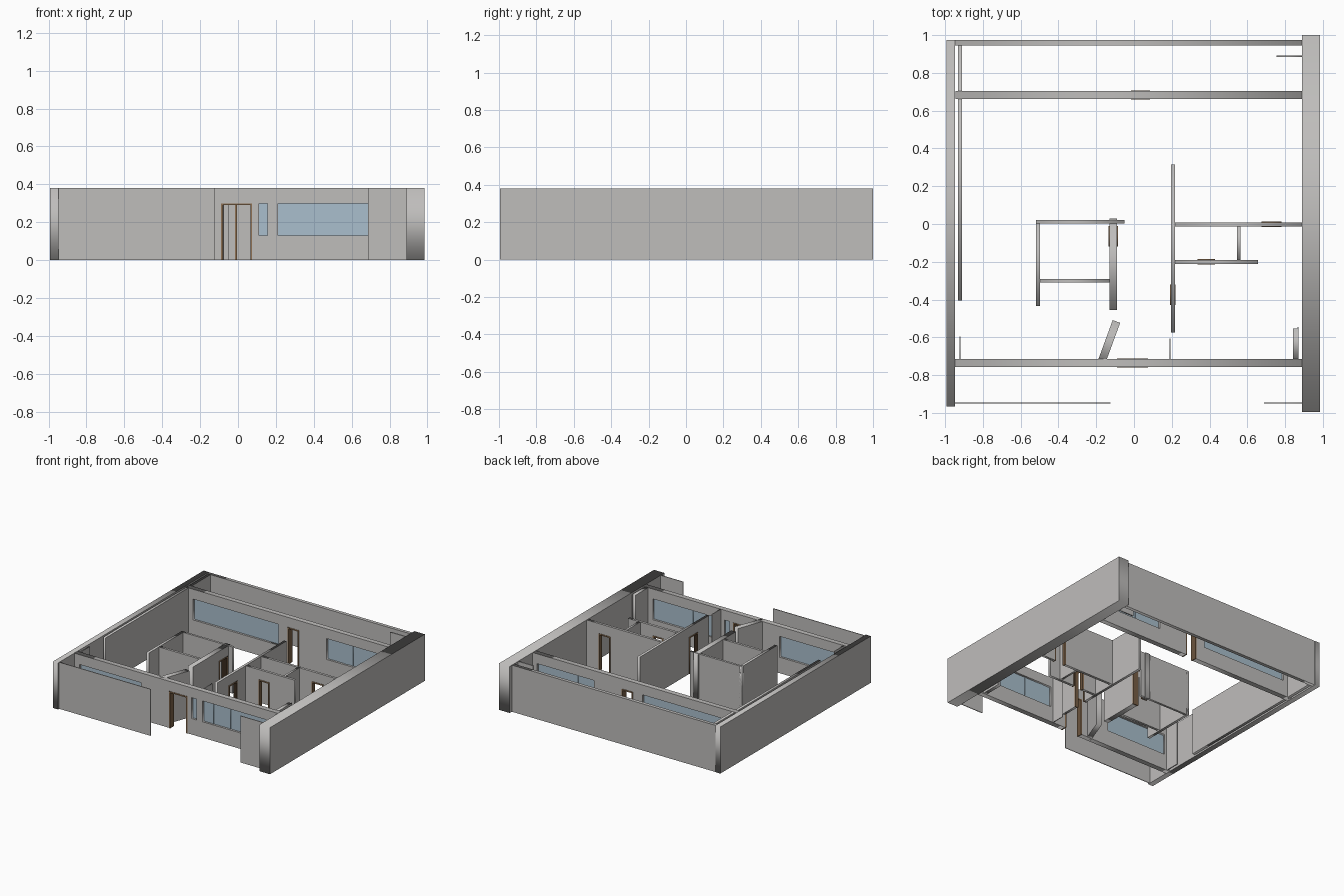
import bpy
from mathutils import Matrix, Vector

cube = bpy.data.objects.get("Cube")
if cube:
    bpy.data.objects.remove(cube, do_unlink=True)

H = 0.38          # wall height
HEAD = 0.30       # top of doors and windows
SILL = 0.13       # bottom of windows


def material(name, rgb):
    m = bpy.data.materials.new(name)
    m.use_nodes = True
    m.diffuse_color = (*rgb, 1)
    m.node_tree.nodes["Principled BSDF"].inputs["Base Color"].default_value = (*rgb, 1)
    return m


PLASTER = material("plaster grey", (0.52, 0.51, 0.50))
GLASS = material("window blue", (0.40, 0.52, 0.61))
WOOD = material("door frame brown", (0.28, 0.17, 0.09))


def rect(a, b, low, high):
    return [(a, low), (b, low), (b, high), (a, high)]


def upright(name, start, end, thick, loops, mat):
    """Extrude flat outlines (with holes) standing along the line start-end."""
    p, q = Vector((*start, 0)), Vector((*end, 0))
    along, up = (q - p).normalized(), Vector((0, 0, 1))
    data = bpy.data.curves.new(name, "CURVE")
    data.dimensions = "2D"
    data.fill_mode = "BOTH"
    data.extrude = thick / 2
    for loop in loops:
        s = data.splines.new("POLY")
        s.points.add(len(loop) - 1)
        for point, (u, z) in zip(s.points, loop):
            point.co = (u, z, 0, 1)
        s.use_cyclic_u = True
    data.materials.append(mat)
    ob = bpy.data.objects.new(name, data)
    bpy.context.collection.objects.link(ob)
    basis = Matrix((along, up, along.cross(up))).transposed().to_4x4()
    ob.matrix_world = Matrix.Translation(p) @ basis
    bpy.ops.object.select_all(action="DESELECT")
    bpy.context.view_layer.objects.active = ob
    ob.select_set(True)
    bpy.ops.object.convert(target="MESH")


def wall(name, start, end, thick, doors=(), windows=(), bars=()):
    """Wall with door notches and window holes, given in plan coordinates."""
    origin = start[0] if abs(end[0] - start[0]) > abs(end[1] - start[1]) else start[1]
    length = (Vector(end) - Vector(start)).length
    outline = [(0, 0)]
    for i, (a, b) in enumerate(doors):
        a, b = a - origin, b - origin
        outline += [(a, 0), (a, HEAD), (b, HEAD), (b, 0)]
        # timber lining around the doorway
        w = 0.01
        lining = [(a, 0), (a + w, 0), (a + w, HEAD - w), (b - w, HEAD - w),
                  (b - w, 0), (b, 0), (b, HEAD), (a, HEAD)]
        upright(f"{name}_door_frame_{i + 1}", start, end, thick + 0.008, [lining], WOOD)
    outline += [(length, 0), (length, H), (0, H)]
    holes = []
    for i, (a, b) in enumerate(windows):
        pane = rect(a - origin, b - origin, SILL, HEAD)
        holes.append(pane)
        upright(f"{name}_glass_{i + 1}", start, end, 0.008, [pane], GLASS)
    for i, (x, w) in enumerate(bars):
        u = x - origin
        upright(f"{name}_window_bar_{i + 1}", start, end, 0.016,
                [rect(u - w / 2, u + w / 2, SILL, HEAD)], GLASS)
    upright(name, start, end, thick, [outline] + holes, PLASTER)


# Outer shell
wall("right_side_wall", (-0.97, -0.965), (-0.97, 0.975), 0.045)
wall("left_side_wall", (0.938, -0.995), (0.938, 1.0), 0.095)
wall("back_boundary_wall", (-0.95, 0.959), (0.89, 0.959), 0.028)

# Main facades with doors and glazing
wall("front_wall", (-0.95, -0.736), (0.89, -0.736), 0.042,
     doors=[(-0.09, 0.075)],
     windows=[(-0.9, -0.345), (0.11, 0.155), (0.21, 0.8)],
     bars=[(0.29, 0.02), (0.45, 0.01)])
wall("back_wall", (-0.945, 0.683), (0.89, 0.683), 0.042,
     doors=[(-0.015, 0.085)],
     windows=[(-0.87, -0.1), (0.335, 0.85)],
     bars=[(0.5, 0.02), (0.56, 0.01)])

# Side lining and thin screens
wall("side_lining", (-0.921, -0.405), (-0.921, 0.945), 0.022)
wall("front_screen_right", (-0.95, -0.948), (-0.125, -0.948), 0.006)
wall("front_screen_left", (0.687, -0.948), (0.89, -0.948), 0.006)
wall("back_screen", (0.755, 0.888), (0.89, 0.888), 0.01)
wall("side_fin", (-0.922, -0.715), (-0.922, -0.595), 0.006)
wall("middle_fin", (0.19, -0.715), (0.19, -0.605), 0.006)
wall("corner_pier", (0.855, -0.715), (0.855, -0.552), 0.026)
wall("corner_pier_strip", (0.868, -0.715), (0.868, -0.545), 0.005)

# Central core rooms
wall("core_back", (-0.52, 0.011), (-0.05, 0.011), 0.018)
wall("core_side", (-0.508, -0.435), (-0.508, 0.02), 0.022)
wall("core_divider", (-0.5, -0.3), (-0.13, -0.3), 0.02)
wall("core_spine", (-0.11, -0.455), (-0.11, 0.03), 0.042, doors=[(-0.12, -0.01)])
wall("angled_wall", (-0.175, -0.74), (-0.093, -0.516), 0.042)

# Rooms on the left side of the plan
wall("hall_wall", (0.206, -0.575), (0.206, 0.315), 0.021, doors=[(-0.43, -0.32)])
wall("room_back", (0.215, -0.002), (0.89, -0.002), 0.021, doors=[(0.675, 0.78)])
wall("room_front", (0.215, -0.2), (0.657, -0.2), 0.021, doors=[(0.335, 0.43)])
wall("room_divider", (0.554, -0.195), (0.554, 0.0), 0.017)
